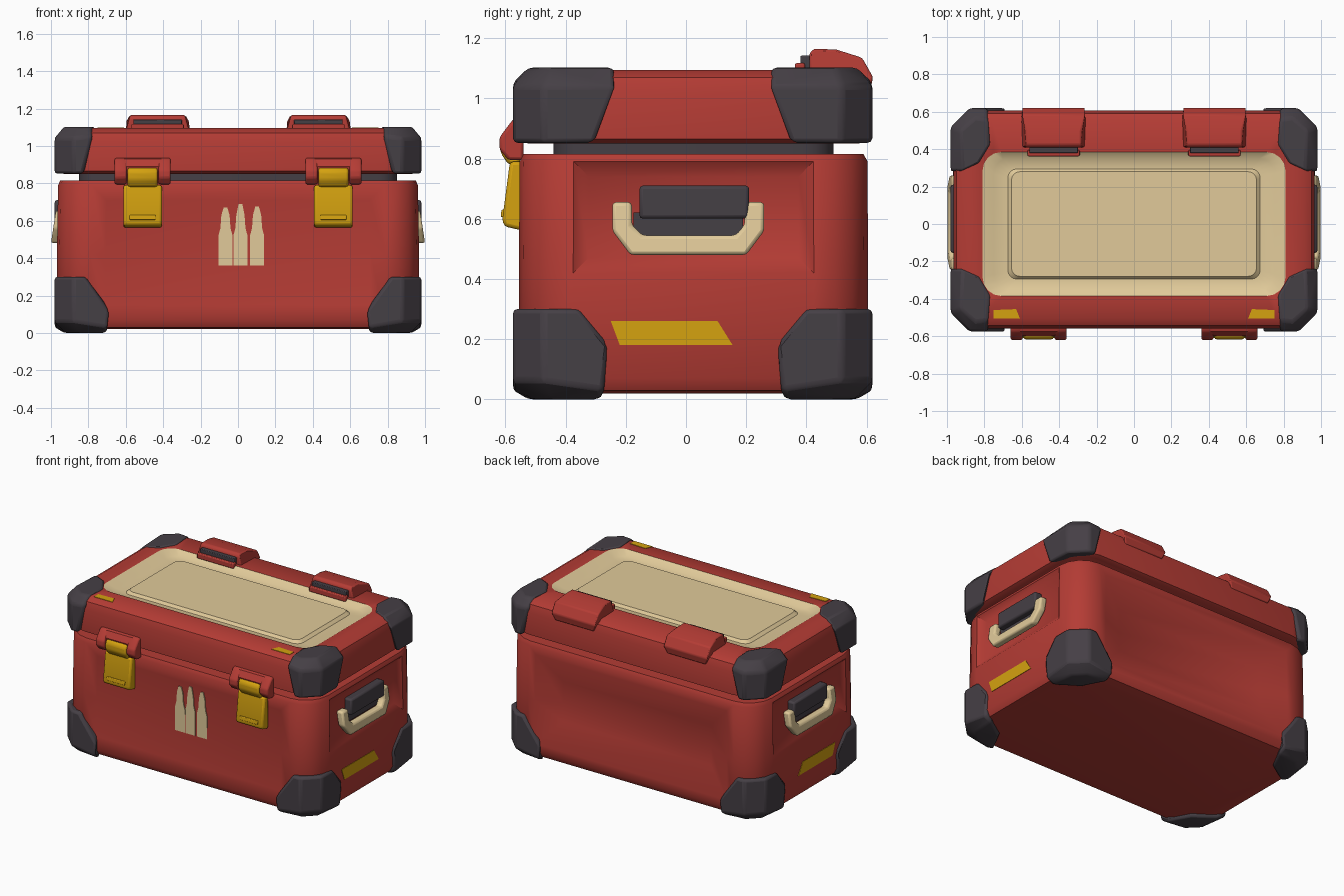
import bpy, bmesh, math
from mathutils import Vector

if "Cube" in bpy.data.objects:
    bpy.data.objects.remove(bpy.data.objects["Cube"], do_unlink=True)


def material(name, rgb):
    m = bpy.data.materials.new(name)
    m.use_nodes = True
    m.diffuse_color = (*rgb, 1)
    m.node_tree.nodes["Principled BSDF"].inputs["Base Color"].default_value = (*rgb, 1)
    return m


RED = material("red paint", (0.46, 0.045, 0.035))
DARK = material("dark rubber", (0.06, 0.05, 0.06))
CREAM = material("cream plastic", (0.75, 0.59, 0.32))
YELLOW = material("yellow metal", (0.66, 0.36, 0.005))


def finish(name, bm, mats, bevel=0, angle=40):
    bmesh.ops.recalc_face_normals(bm, faces=bm.faces)
    mesh = bpy.data.meshes.new(name)
    bm.to_mesh(mesh)
    bm.free()
    ob = bpy.data.objects.new(name, mesh)
    bpy.context.collection.objects.link(ob)
    for m in mats:
        mesh.materials.append(m)
    if bevel:
        mod = ob.modifiers.new("soft edges", "BEVEL")
        mod.width, mod.segments = bevel, 2
    bpy.ops.object.select_all(action="DESELECT")
    bpy.context.view_layer.objects.active = ob
    ob.select_set(True)
    bpy.ops.object.shade_smooth_by_angle(angle=math.radians(angle))
    return ob


def loft(rings, cy, segs=4):
    """Stack rounded rectangles (half x, half y, radius, z, y shift); returns bands of faces."""
    bm = bmesh.new()
    loops = []
    for hx, hy, r, z, dy in rings:
        loop = []
        for q, (sx, sy) in enumerate([(1, 1), (-1, 1), (-1, -1), (1, -1)]):
            for k in range(segs + 1):
                a = (q + k / segs) * math.pi / 2
                loop.append(bm.verts.new((sx * (hx - r) + r * math.cos(a),
                                          cy + dy + sy * (hy - r) + r * math.sin(a), z)))
        loops.append(loop)
    n = len(loops[0])
    bands = [[bm.faces.new((lo[j], lo[(j + 1) % n], hi[(j + 1) % n], hi[j])) for j in range(n)]
             for lo, hi in zip(loops, loops[1:])]
    bm.faces.new(loops[0])
    cap = bm.faces.new(loops[-1])
    bmesh.ops.recalc_face_normals(bm, faces=bm.faces)
    return bm, bands, cap


def prism(name, pts, axis, a, b, mat, bevel=0.0, warp=None):
    """Extrude a 2D outline along an axis from a to b."""
    place = {"x": lambda p, t: (t, p[0], p[1]), "y": lambda p, t: (p[0], t, p[1]),
             "z": lambda p, t: (p[0], p[1], t)}[axis]
    bm = bmesh.new()
    lo, hi = [[bm.verts.new(place(p, t)) for p in pts] for t in (a, b)]
    bm.faces.new(lo)
    bm.faces.new(hi)
    for i in range(len(pts)):
        j = (i + 1) % len(pts)
        bm.faces.new((lo[i], lo[j], hi[j], hi[i]))
    if warp:
        for v in bm.verts:
            warp(v)
    return finish(name, bm, [mat], bevel)


def rect(x0, x1, y0, y1):
    return [(x0, y0), (x1, y0), (x1, y1), (x0, y1)]


# Body with recessed walls
BACK, LEFT, FRONT, RIGHT = 4, 9, 14, 19
bm, bands, _ = loft([(.89, .50, .12, .02, 0), (.945, .555, .16, .03, 0), (.968, .58, .18, .07, 0),
                     (.968, .58, .18, .42, 0), (.962, .578, .18, .79, 0),
                     (.95, .565, .17, .815, 0), (.86, .47, .1, .815, 0)], .025)


def recess(faces, steps):
    for thick, depth in steps:
        bmesh.ops.inset_region(bm, faces=faces, thickness=thick, depth=depth, use_even_offset=True)


recess([bands[2][FRONT], bands[3][FRONT]], [(.08, -.018)])
recess([bands[2][BACK], bands[3][BACK]], [(.05, 0), (.17, -.07)])
for side in (LEFT, RIGHT):
    recess([bands[3][side]], [(.05, -.035)])
finish("body", bm, [RED])

# Dark seal between body and lid
bm, _, _ = loft([(.85, .465, .1, .78, 0), (.85, .465, .1, .9, 0)], .025)
finish("seal", bm, [DARK])

# Lid with a cream sunken panel in its top
bm, bands, cap = loft([(.93, .55, .15, .85, 0), (.962, .58, .18, .865, 0), (.966, .583, .18, 1.02, 0),
                       (.95, .567, .17, 1.07, 0), (.91, .53, .15, 1.095, 0),
                       (.81, .385, .1, 1.095, -.025), (.75, .35, .08, 1.065, -.025),
                       (.675, .295, .05, 1.062, -.025), (.655, .28, .045, 1.08, -.025)], .025)
for f in bands[5] + bands[6] + bands[7] + [cap]:
    f.material_index = 1
finish("lid", bm, [RED, CREAM], angle=35)

# Corner guards: hulls given as distances in from the outer corner
LOWER = [(.1, 0, .06), (.28, 0, .03), (.29, 0, .12), (.16, 0, .3), (.1, 0, .3), (.28, .05, 0),
         (0, .1, .06), (0, .3, .03), (0, .32, .18), (0, .22, .3), (0, .1, .3), (.05, .3, 0),
         (.13, .06, 0), (.06, .13, 0), (.2, .2, 0), (.2, .2, .3)]
UPPER = [(.1, 0, .06), (.2, 0, .05), (.15, 0, .25), (.1, 0, .25), (.2, .06, 0), (.13, .05, 0),
         (0, .1, .06), (0, .34, .06), (0, .27, .25), (0, .1, .25), (.06, .34, 0), (.05, .12, 0),
         (.21, .2, 0), (.15, .3, 0), (.2, .2, .2)]


def guard(name, pts, sx, sy, z, up):
    bm = bmesh.new()
    for u, v, w in pts:
        bm.verts.new((sx * (.98 - u), .022 + sy * (.597 - v), z + up * w))
    hull = bmesh.ops.convex_hull(bm, input=bm.verts)
    loose = [v for v in bm.verts if not v.link_faces]
    bmesh.ops.delete(bm, geom=loose, context="VERTS")
    bmesh.ops.dissolve_limit(bm, angle_limit=.02, verts=bm.verts, edges=bm.edges)
    finish(name, bm, [DARK], .015, 35)


for sx, side in ((1, "left"), (-1, "right")):
    for sy, end in ((1, "back"), (-1, "front")):
        guard(f"lower_guard_{end}_{side}", LOWER, sx, sy, 0, 1)
        guard(f"lid_guard_{end}_{side}", UPPER, sx, sy, 1.102, -1)

    # Hinge covers on the back edge of the lid
    hx = sx * .43
    cover = [(.41, 1.08), (.41, 1.15), (.425, 1.165), (.5, 1.162), (.585, 1.135),
             (.622, 1.07), (.61, 1.02), (.58, 1.02), (.55, 1.08)]

    def taper(v):
        if v.co.z > 1.14 or v.co.z < 1.03:
            v.co.x = hx + (v.co.x - hx) * .87

    prism(f"hinge_cover_{side}", cover, "x", hx - .17, hx + .17, RED, .008, taper)
    prism(f"hinge_slot_{side}", rect(.38, .42, 1.08, 1.142), "x", hx - .13, hx + .13, DARK, .004)
    prism(f"hinge_lip_{side}", rect(.362, .395, 1.08, 1.117), "x", hx - .14, hx + .14, RED, .006)

    # Latch mount cheeks, yellow hook and hanging plate
    lx = sx * .51
    cheek = [(-.54, .94), (-.575, .93), (-.62, .87), (-.62, .83), (-.59, .795), (-.54, .795)]
    for d in (-1, 1):
        prism(f"latch_cheek_{side}", cheek, "x", lx + d * .085, lx + d * .15, RED, .01)
    prism(f"latch_mount_{side}", [(-.54, .94), (-.575, .93), (-.6, .89), (-.58, .8), (-.54, .8)],
          "x", lx - .1, lx + .1, RED)
    prism(f"latch_hook_{side}", [(-.56, .885), (-.6, .885), (-.617, .865), (-.617, .82),
                                (-.59, .78), (-.55, .78)], "x", lx - .08, lx + .08, YELLOW, .012)
    prism(f"latch_plate_{side}", [(-.54, .79), (-.585, .79), (-.61, .6), (-.605, .575), (-.54, .56)],
          "x", lx - .103, lx + .103, YELLOW, .012)
    prism(f"latch_ridge_{side}", [(-.58, .63), (-.613, .63), (-.616, .605), (-.58, .605)],
          "x", lx - .07, lx + .07, YELLOW, .004)

    # Carry handle, its dark bracket and the shadow plate under it
    grip = [(-.245, .655), (-.245, .56), (-.185, .48), (.2, .48), (.26, .56), (.26, .655),
            (.195, .655), (.195, .58), (.165, .545), (-.145, .545), (-.18, .58), (-.18, .655)]

    def lean(v):
        v.co.x -= sx * (v.co.z - .48) * .15

    prism(f"handle_{side}", grip, "x", sx * .95, sx * 1.0, CREAM, .012, lean)
    prism(f"handle_bracket_{side}", rect(-.155, .21, .6, .71), "x", sx * .9, sx * .98, DARK, .012)
    prism(f"handle_backing_{side}", rect(-.175, .19, .54, .62), "x", sx * .932, sx * .939, DARK)

    # Painted stripes
    prism(f"side_stripe_{side}", [(-.22, .18), (.155, .18), (.105, .26), (-.25, .26)],
          "x", sx * .964, sx * .971, YELLOW)
    prism(f"lid_mark_{side}", [(sx * .61, -.505), (sx * .75, -.505), (sx * .75, -.46), (sx * .63, -.455)],
          "z", 1.091, 1.098, YELLOW)

# Painted emblem of three pointed rounds on the front
for i, (cx, top) in enumerate([(-.067, .67), (.013, .69), (.102, .675)]):
    half = [(.038, .36), (.038, .52), (.027, .56), (.022, .63), (.01, top)]
    outline = [(cx + x, z) for x, z in half] + [(cx - x, z) for x, z in reversed(half)]
    prism(f"emblem_round_{i + 1}", outline, "y", -.542, -.535, CREAM)
